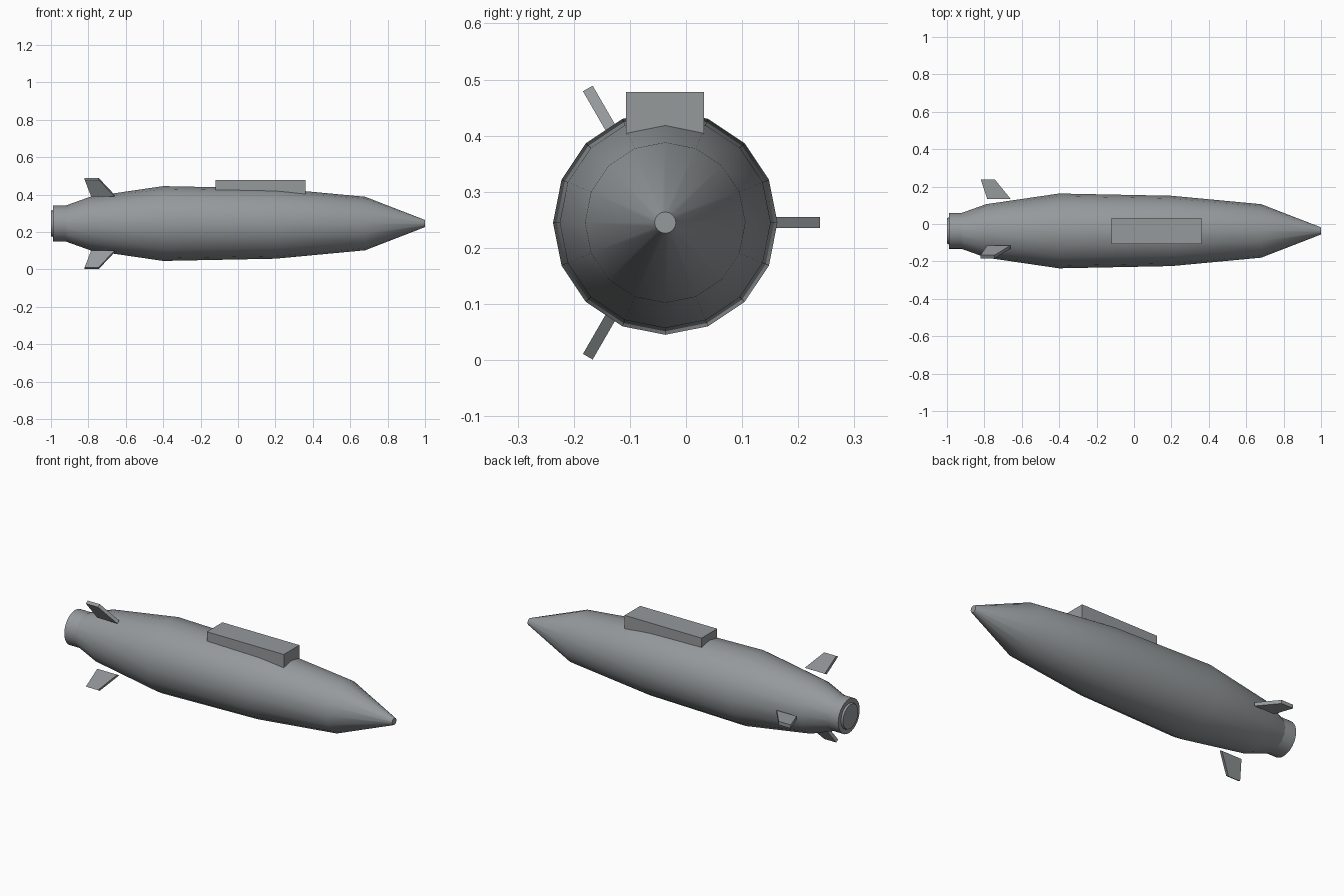
import bpy
import bmesh
from math import cos, sin, tau, radians
from mathutils import Matrix, Vector

if "Cube" in bpy.data.objects:
    bpy.data.objects.remove(bpy.data.objects["Cube"], do_unlink=True)

AXIS = Vector((0, -0.037, 0.245))

grey = bpy.data.materials.new("steel grey")
grey.use_nodes = True
colour = (0.30, 0.32, 0.33, 1)
grey.diffuse_color = colour
grey.node_tree.nodes["Principled BSDF"].inputs["Base Color"].default_value = colour


def finish(name, bm, smooth=False):
    bmesh.ops.recalc_face_normals(bm, faces=bm.faces)
    mesh = bpy.data.meshes.new(name)
    bm.to_mesh(mesh)
    bm.free()
    mesh.materials.append(grey)
    obj = bpy.data.objects.new(name, mesh)
    bpy.context.collection.objects.link(obj)
    if smooth:
        bpy.ops.object.select_all(action="DESELECT")
        obj.select_set(True)
        bpy.context.view_layer.objects.active = obj
        bpy.ops.object.shade_smooth_by_angle(angle=radians(35))
    return obj


def turned(name, profile, sides):
    """Closed solid of revolution about the long axis, from (x, radius) pairs."""
    bm = bmesh.new()
    rings = [[bm.verts.new(AXIS + Vector((x, r * cos(tau * i / sides), r * sin(tau * i / sides))))
              for i in range(sides)] for x, r in profile]
    for a, b in zip(rings, rings[1:]):
        for i in range(sides):
            j = (i + 1) % sides
            bm.faces.new((a[i], a[j], b[j], b[i]))
    bm.faces.new(rings[0])
    bm.faces.new(rings[-1])
    return finish(name, bm, smooth=True)


# Faceted hull and the round tail collar
turned("hull", [(-1, 0.068), (-0.79, 0.143), (-0.4, 0.2), (0.2, 0.188),
                (0.68, 0.143), (1, 0.019)], 16)
turned("tail_collar", [(-0.99, 0.096), (-0.9, 0.096)], 32)

# Box on the back of the hull
bm = bmesh.new()
bmesh.ops.create_cube(bm, size=1, matrix=Matrix.Translation((0.12, -0.037, 0.428))
                      @ Matrix.Diagonal((0.48, 0.139, 0.1, 1)))
finish("dorsal_box", bm)

# Three swept fins around the tail, outline as (x, radius)
outline = [(-0.785, 0.172), (-0.66, 0.172), (-0.745, 0.276), (-0.82, 0.276)]
for k, name in enumerate(("side_fin", "upper_fin", "lower_fin")):
    bm = bmesh.new()
    face = bm.faces.new([bm.verts.new((x, r, -0.01)) for x, r in outline])
    grown = bmesh.ops.extrude_face_region(bm, geom=[face])["geom"]
    bmesh.ops.translate(bm, vec=(0, 0, 0.02),
                        verts=[v for v in grown if isinstance(v, bmesh.types.BMVert)])
    bm.transform(Matrix.Translation(AXIS) @ Matrix.Rotation(tau * k / 3, 4, "X"))
    finish(name, bm)
